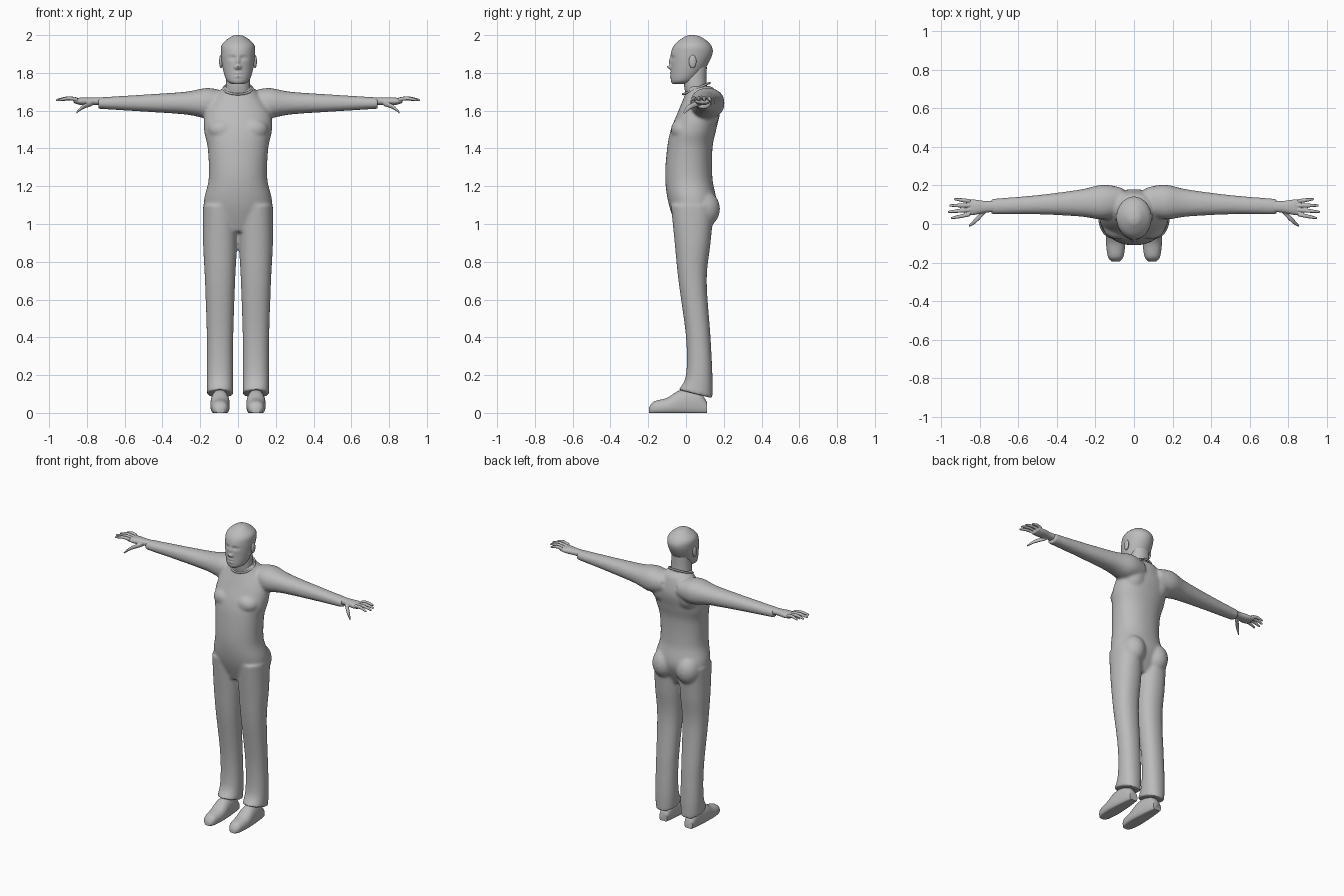
import bpy, bmesh, math
from mathutils import Vector, Matrix

cube = bpy.data.objects.get("Cube")
if cube:
    bpy.data.objects.remove(cube, do_unlink=True)

grey = bpy.data.materials.new("plain_grey")
grey.use_nodes = True
colour = (0.5, 0.5, 0.5, 1)
grey.diffuse_color = colour
grey.node_tree.nodes["Principled BSDF"].inputs["Base Color"].default_value = colour


def smooth_rows(rows, steps):
    """Pass a smooth spline through the cross-section rows."""
    rows = [Vector(row) for row in rows]
    padded = [rows[0]] + rows + [rows[-1]]
    result = []
    for before, start, end, after in zip(padded, padded[1:], padded[2:], padded[3:]):
        leave, arrive = (end - before) / 2, (after - start) / 2
        for step in range(steps):
            t = step / steps
            ease = t * t * (3 - 2 * t)
            result.append(start.lerp(end, ease) + leave * t * (1 - t) ** 2
                          - arrive * t * t * (1 - t))
    return result + [rows[-1]]


def loft(bm, axis, rows, sides=32, steps=8, power=2.2, mirror=True):
    """Skin oval rings: (position, centre u, centre v, radius u, radius v)."""
    place = {"x": lambda p, u, v: (p, u, v),
             "y": lambda p, u, v: (u, p, v),
             "z": lambda p, u, v: (u, v, p)}[axis]

    def squared(value):
        return math.copysign(abs(value) ** (2 / power), value)

    for side in ((1, -1) if mirror else (1,)):
        rings = []
        for position, centre_u, centre_v, radius_u, radius_v in smooth_rows(rows, steps):
            ring = []
            for index in range(sides):
                angle = math.tau * index / sides
                co = Vector(place(position,
                                  centre_u + radius_u * squared(math.cos(angle)),
                                  centre_v + radius_v * squared(math.sin(angle))))
                co.x *= side
                ring.append(bm.verts.new(co))
            rings.append(ring)
        for low, high in zip(rings, rings[1:]):
            for index in range(sides):
                following = (index + 1) % sides
                bm.faces.new((low[index], low[following], high[following], high[index]))
        bm.faces.new(rings[0])
        bm.faces.new(rings[-1])


def upright(rows, x=0):
    """Rows of (height, half width, front, back) for a standing form."""
    return [(z, x, (front + back) / 2, width, (back - front) / 2)
            for z, width, front, back in rows]


def outstretched(rows, z):
    """Rows of (reach, half depth, half thickness); the arm swings slightly forward."""
    return [(x, 0.12 - 0.04 * x, z, depth, thickness) for x, depth, thickness in rows]


def ball(bm, centre, radii):
    """A mirrored pair of ellipsoids."""
    for side in (1, -1):
        spot = Vector((centre[0] * side, centre[1], centre[2]))
        bmesh.ops.create_uvsphere(bm, u_segments=24, v_segments=16, radius=1,
                                  matrix=Matrix.LocRotScale(spot, None, Vector(radii)))


def finish(bm, name):
    """Turn the bmesh into a smooth shaded object."""
    bmesh.ops.recalc_face_normals(bm, faces=bm.faces)
    mesh = bpy.data.meshes.new(name)
    bm.to_mesh(mesh)
    bm.free()
    mesh.materials.append(grey)
    for face in mesh.polygons:
        face.use_smooth = True
    mesh.set_sharp_from_angle(angle=math.radians(55))
    obj = bpy.data.objects.new(name, mesh)
    bpy.context.collection.objects.link(obj)
    return obj


def blend(obj, voxel, rounds):
    """Fuse overlapping volumes into one soft skin."""
    remesh = obj.modifiers.new("fuse", "REMESH")
    remesh.mode = "VOXEL"
    remesh.voxel_size = voxel
    remesh.use_smooth_shade = True
    soften = obj.modifiers.new("soften", "SMOOTH")
    soften.factor = 0.5
    soften.iterations = rounds


# Clothed body: trouser legs first, with hems dipping at the heel
bm = bmesh.new()
loft(bm, "z", upright([(0.1, 0.07, -0.04, 0.14), (0.2, 0.07, 0, 0.14),
                       (0.4, 0.07, 0, 0.13), (0.7, 0.08, -0.04, 0.11),
                       (0.9, 0.09, -0.06, 0.13), (1.1, 0.09, -0.08, 0.15)], x=0.095))
for vert in bm.verts:
    if vert.co.z < 0.2:
        vert.co.z -= (vert.co.y - 0.05) * (0.5 - 2.5 * vert.co.z)

# Torso, with seat, chest and shoulder blades
loft(bm, "z", upright([(0.96, 0.12, -0.04, 0.1), (1.1, 0.18, -0.09, 0.16),
                       (1.24, 0.155, -0.11, 0.14), (1.4, 0.16, -0.1, 0.14),
                       (1.5, 0.18, -0.08, 0.16), (1.6, 0.17, -0.04, 0.18),
                       (1.7, 0.1, 0, 0.16), (1.73, 0.07, 0, 0.13)]),
     sides=48, mirror=False)
ball(bm, centre=(0.09, 0.09, 1.08), radii=(0.08, 0.09, 0.1))
ball(bm, centre=(0.08, -0.02, 1.5), radii=(0.08, 0.06, 0.06))
ball(bm, centre=(0.09, 0.11, 1.6), radii=(0.08, 0.07, 0.1))

# Sleeves
loft(bm, "x", outstretched([(0.06, 0.07, 0.06), (0.16, 0.09, 0.08), (0.28, 0.07, 0.06),
                            (0.5, 0.05, 0.045), (0.74, 0.04, 0.03)], z=1.64))
blend(finish(bm, "clothed_body"), voxel=0.009, rounds=6)

# Neck
bm = bmesh.new()
loft(bm, "z", upright([(1.64, 0.07, 0.01, 0.13), (1.73, 0.065, -0.01, 0.11),
                       (1.83, 0.06, -0.01, 0.11)]), mirror=False)
finish(bm, "neck")

# Head, shaped with soft bumps and hollows on the face
bm = bmesh.new()
loft(bm, "z", upright([(1.74, 0.03, -0.07, 0), (1.76, 0.06, -0.08, 0.05),
                       (1.82, 0.08, -0.08, 0.1), (1.9, 0.09, -0.08, 0.14),
                       (1.95, 0.085, -0.06, 0.13), (1.99, 0.04, -0.01, 0.08),
                       (2, 0.01, 0.02, 0.04)]),
     sides=128, steps=12, power=2, mirror=False)
# Each feature: x, z, spread x, spread z, outward push
face_features = {"nose": (0, 1.83, 0.01, 0.01, 0.015),
                 "bridge": (0, 1.86, 0.01, 0.02, 0.01),
                 "nostril": (0.01, 1.83, 0.01, 0.01, 0.01),
                 "socket": (0.03, 1.88, 0.02, 0.01, -0.01),
                 "eye": (0.035, 1.88, 0.01, 0.005, 0.005),
                 "upper_lip": (0, 1.8, 0.02, 0.005, 0.005),
                 "lower_lip": (0, 1.78, 0.02, 0.005, 0.005)}
for vert in bm.verts:
    if vert.co.y < 0:
        across, height = abs(vert.co.x), vert.co.z
        vert.co.y -= sum(
            push * math.exp(-((across - x) / wide) ** 2 - ((height - z) / tall) ** 2)
            for x, z, wide, tall, push in face_features.values())
finish(bm, "head")

# Ears
bm = bmesh.new()
ball(bm, centre=(0.09, 0.035, 1.86), radii=(0.01, 0.02, 0.035))
finish(bm, "ears")

# Hands: palm, four fanned fingers and a thumb
bm = bmesh.new()
loft(bm, "x", outstretched([(0.72, 0.03, 0.02), (0.77, 0.03, 0.02),
                            (0.83, 0.04, 0.02), (0.87, 0.04, 0.01)], z=1.65))
for finger in range(4):
    root = 0.05 + 0.023 * finger
    tip = 0.03 + 0.033 * finger
    reach = 0.965 - 0.01 * (finger - 1.2) ** 2
    loft(bm, "x", [(0.85, root, 1.66, 0.01, 0.01),
                   ((0.85 + reach) / 2, (root + tip) / 2, 1.665, 0.01, 0.01),
                   (reach, tip, 1.655, 0.006, 0.006)], sides=12)
loft(bm, "x", [(0.77, 0.07, 1.64, 0.015, 0.015), (0.82, 0.02, 1.62, 0.015, 0.012),
               (0.855, -0.01, 1.59, 0.006, 0.006)], sides=16)
blend(finish(bm, "hands"), voxel=0.0035, rounds=3)

# Shoes with flat soles: each row is (distance back, half width, height)
bm = bmesh.new()
shoe = [(-0.195, 0.02, 0.03), (-0.17, 0.04, 0.06), (-0.1, 0.05, 0.08),
        (-0.03, 0.05, 0.12), (0.06, 0.04, 0.12), (0.11, 0.03, 0.06)]
loft(bm, "y", [(y, 0.095, 0.4 * height, width, 0.6 * height)
               for y, width, height in shoe])
for vert in bm.verts:
    vert.co.z = max(vert.co.z, 0)
finish(bm, "shoes")

# Collar: a slim band that dips at the throat
path = bpy.data.curves.new("shirt_collar", "CURVE")
path.dimensions = "3D"
path.bevel_depth = 0.006
band = path.splines.new("POLY")
band.points.add(39)
band.use_cyclic_u = True
for index, point in enumerate(band.points):
    angle = math.tau * index / len(band.points)
    back = math.sin(angle)
    point.co = (0.076 * math.cos(angle), 0.055 + 0.07 * back, 1.717 + 0.03 * back, 1)
path.materials.append(grey)
bpy.context.collection.objects.link(bpy.data.objects.new("shirt_collar", path))
